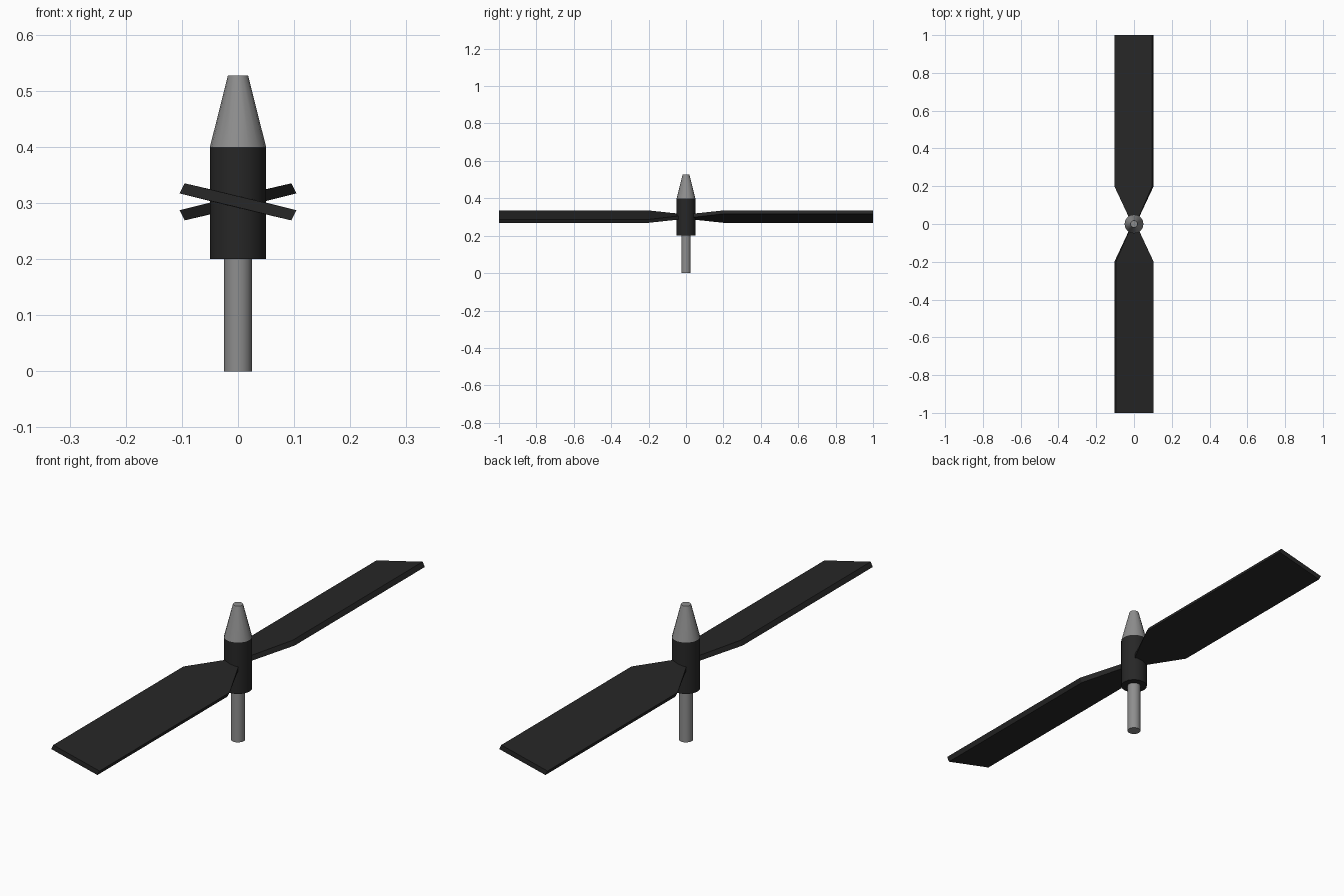
import bpy
import bmesh
from math import pi

if "Cube" in bpy.data.objects:
    bpy.data.objects.remove(bpy.data.objects["Cube"])


def make_material(name, level):
    mat = bpy.data.materials.new(name)
    mat.use_nodes = True
    colour = (level, level, level, 1)
    mat.diffuse_color = colour
    mat.node_tree.nodes["Principled BSDF"].inputs["Base Color"].default_value = colour
    return mat


black = make_material("black plastic", 0.02)
grey = make_material("grey metal", 0.27)


def add_object(name, bm, mat):
    bmesh.ops.recalc_face_normals(bm, faces=bm.faces)
    mesh = bpy.data.meshes.new(name)
    bm.to_mesh(mesh)
    bm.free()
    mesh.materials.append(mat)
    obj = bpy.data.objects.new(name, mesh)
    bpy.context.collection.objects.link(obj)
    return obj


def turned(name, bottom, top, r_bottom, r_top, mat, sides=16):
    """Upright cylinder or cone between two heights."""
    bpy.ops.mesh.primitive_cone_add(vertices=sides, radius1=r_bottom, radius2=r_top,
                                    depth=top - bottom, location=(0, 0, (bottom + top) / 2))
    obj = bpy.context.object
    obj.name = name
    obj.data.materials.append(mat)
    bpy.ops.object.shade_smooth_by_angle(angle=pi / 6)


def blade(name, turn):
    """Pitched blade: root, shoulder and tip sections joined into one solid."""
    bm = bmesh.new()
    corners = ((-0.095, 0.033), (-0.104, 0.015), (0.095, -0.033), (0.104, -0.015))
    pitch = -0.25
    rings = []
    for y, width in ((0, 0.1), (-0.2, 1), (-1, 1)):
        ring = []
        for x, z in corners:
            rise = z - pitch * x            # thickness stays while the chord narrows
            ring.append(bm.verts.new((turn * x * width, turn * y,
                                      0.302 + pitch * x * width + rise)))
        rings.append(ring)
    for a, b in zip(rings, rings[1:]):
        for i in range(4):
            j = (i + 1) % 4
            bm.faces.new((a[i], a[j], b[j], b[i]))
    bm.faces.new(rings[0])
    bm.faces.new(rings[-1])
    add_object(name, bm, black)


# Shaft, hub and nose
turned("shaft", 0, 0.2, 0.025, 0.025, grey)
turned("hub", 0.2, 0.4, 0.05, 0.05, black)
turned("nose_cone", 0.4, 0.527, 0.05, 0.018, grey)

# Two opposite blades
blade("front_blade", 1)
blade("back_blade", -1)
